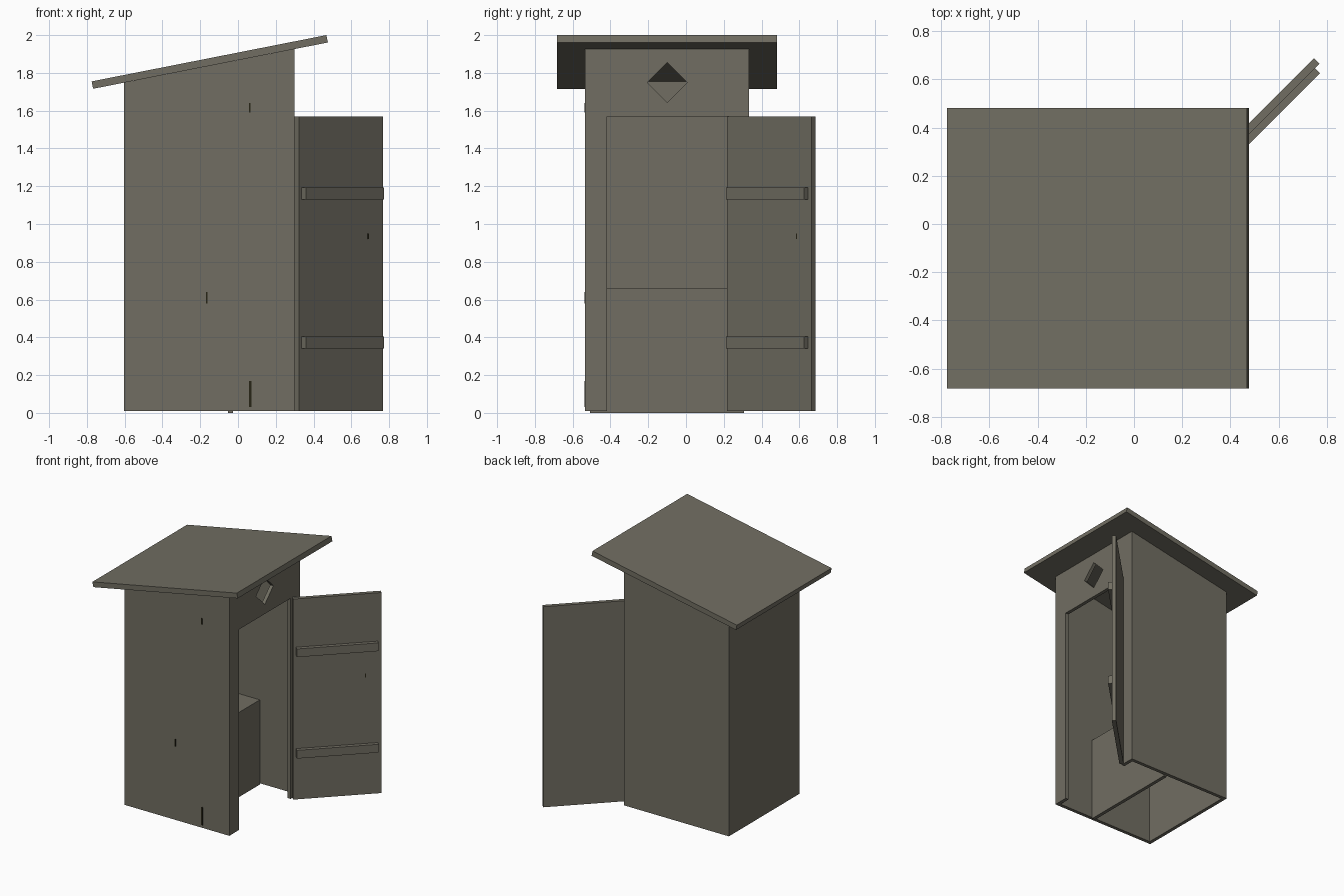
import bpy, bmesh, math
from mathutils import Vector, Matrix

if "Cube" in bpy.data.objects:
    bpy.data.objects.remove(bpy.data.objects["Cube"])

def material(name, rgb):
    m = bpy.data.materials.new(name)
    m.diffuse_color = (*rgb, 1)
    m.use_nodes = True
    m.node_tree.nodes["Principled BSDF"].inputs["Base Color"].default_value = m.diffuse_color
    return m

WOOD = material("weathered wood", (0.165, 0.155, 0.122))
CRACK = material("dark wood crack", (0.02, 0.018, 0.008))

def extrude(name, points, vec, mat=WOOD):
    """Solid from a flat 3D polygon pushed along a vector."""
    bm = bmesh.new()
    face = bm.faces.new([bm.verts.new(p) for p in points])
    r = bmesh.ops.extrude_face_region(bm, geom=[face])
    moved = [g for g in r["geom"] if isinstance(g, bmesh.types.BMVert)]
    bmesh.ops.translate(bm, verts=moved, vec=Vector(vec))
    bmesh.ops.recalc_face_normals(bm, faces=bm.faces)
    me = bpy.data.meshes.new(name)
    bm.to_mesh(me)
    bm.free()
    me.materials.append(mat)
    ob = bpy.data.objects.new(name, me)
    bpy.context.collection.objects.link(ob)
    return ob

def box(name, lo, hi, mat=WOOD):
    (x0, y0, z0), (x1, y1, z1) = lo, hi
    return extrude(name, [(x0, y0, z0), (x1, y0, z0), (x1, y1, z0), (x0, y1, z0)],
                   (0, 0, z1 - z0), mat)

def cut(target, cutter):
    cutter.hide_render = True
    cutter.hide_viewport = True
    mod = target.modifiers.new("cut", "BOOLEAN")
    mod.operation = "DIFFERENCE"
    mod.solver = "EXACT"
    mod.object = cutter

X0, X1, Y0, Y1, T, BASE = -0.603, 0.30, -0.535, 0.334, 0.027, 0.01

def eave(x):
    """Height of the roof underside."""
    return 1.716 + (x + 0.767) * 0.197

# Cabin shell: hollow, open below, with a sloped top
cabin = extrude("cabin_walls", [(X0, Y0, BASE), (X1, Y0, BASE), (X1, Y0, eave(X1)), (X0, Y0, eave(X0))],
                (0, Y1 - Y0, 0))
cut(cabin, box("inside_cutter", (X0 + T, Y0 + T, -0.2), (X1 - T, Y1 - T, 2.3)))
cut(cabin, box("doorway_cutter", (0.15, -0.418, -0.2), (0.45, 0.217, 1.57)))
R, CY, CZ = 0.106, -0.1, 1.749
cut(cabin, extrude("diamond_window_cutter",
                   [(0.15, CY - R, CZ), (0.15, CY, CZ - R), (0.15, CY + R, CZ), (0.15, CY, CZ + R)],
                   (0.3, 0, 0)))

# Sloped roof slab
extrude("roof", [(-0.767, -0.683, 1.716), (0.476, -0.683, 1.961), (0.468, -0.683, 2.0), (-0.775, -0.683, 1.755)],
        (0, 1.164, 0))

# Bench seat: top board and front panel, open underneath
box("seat_top", (X0 + T, Y0 + T, 0.632), (-0.027, Y1 - T, 0.659))
box("seat_front", (-0.054, Y0 + T, 0), (-0.027, Y1 - T, 0.632))

# Open door with two battens, built along x then swung 45 degrees on its hinge
swing = Matrix.Translation((0.30, 0.24, 0)) @ Matrix.Rotation(math.radians(45), 4, "Z")
parts = [box("door", (0, -0.031, BASE), (0.632, 0, 1.57))]
for label, z in (("lower", 0.341), ("upper", 1.13)):
    parts.append(box(label + "_door_batten", (0.022, -0.061, z), (0.606, -0.031, z + 0.064)))
parts.append(box("door_crack", (0.515, -0.0325, 0.92), (0.523, -0.031, 0.95), CRACK))
for p in parts:
    p.matrix_world = swing

# Small dark cracks on the front wall
for i, (x, z, w, h) in enumerate([(0.065, 0.10, 0.014, 0.14), (0.063, 1.615, 0.008, 0.05), (-0.165, 0.61, 0.008, 0.06)]):
    box(f"wall_crack_{i + 1}", (x - w / 2, Y0 - 0.0015, z - h / 2), (x + w / 2, Y0, z + h / 2), CRACK)
